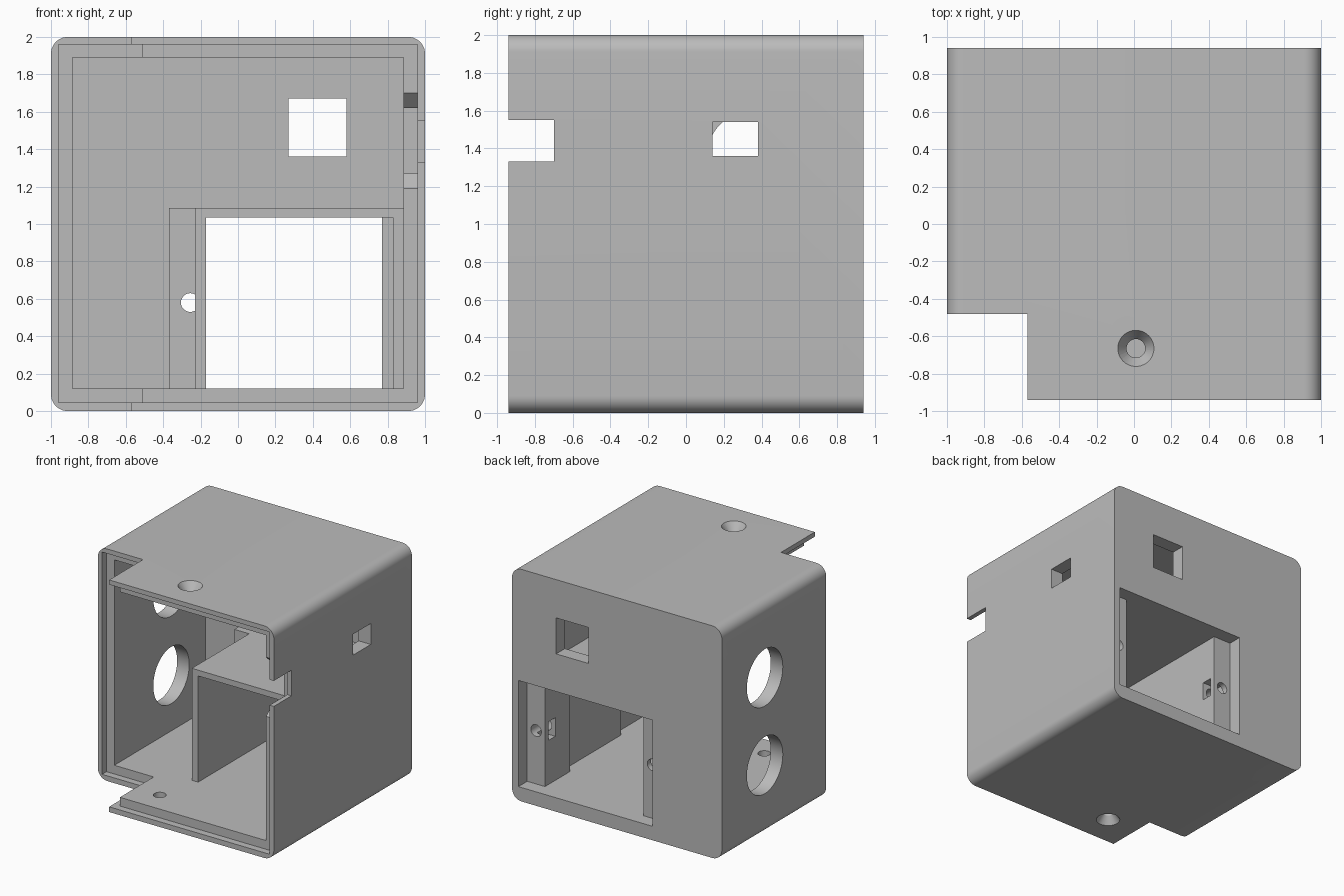
import bpy, bmesh, math
from mathutils import Matrix

cube = bpy.data.objects.get("Cube")
if cube:
    bpy.data.objects.remove(cube, do_unlink=True)

GREY = (0.5, 0.5, 0.5, 1)
mat = bpy.data.materials.new("plain grey")
mat.use_nodes = True
mat.diffuse_color = GREY
mat.node_tree.nodes["Principled BSDF"].inputs["Base Color"].default_value = GREY


def finish(name, bm):
    bmesh.ops.recalc_face_normals(bm, faces=bm.faces)
    mesh = bpy.data.meshes.new(name)
    bm.to_mesh(mesh)
    bm.free()
    mesh.materials.append(mat)
    ob = bpy.data.objects.new(name, mesh)
    bpy.context.collection.objects.link(ob)
    return ob


def box(name, x, y, z, radius=0):
    """Block from min/max pairs, optionally rounded along its y edges."""
    bm = bmesh.new()
    bmesh.ops.create_cube(bm, size=1)
    for v in bm.verts:
        v.co = [lo + (c + 0.5) * (hi - lo) for c, (lo, hi) in zip(v.co, (x, y, z))]
    if radius:
        edges = [e for e in bm.edges if abs(e.verts[0].co.y - e.verts[1].co.y) > 0.1]
        bmesh.ops.bevel(bm, geom=edges, offset=radius, segments=10, profile=0.5,
                        affect='EDGES')
    return finish(name, bm)


def rod(name, centre, axis, length, r1, r2=None):
    """Cylinder or cone; r1 is at the low end of the axis."""
    turn = {'X': Matrix.Rotation(math.pi / 2, 4, 'Y'),
            'Y': Matrix.Rotation(-math.pi / 2, 4, 'X'), 'Z': Matrix()}[axis]
    bm = bmesh.new()
    bmesh.ops.create_cone(bm, cap_ends=True, segments=48, radius1=r1,
                          radius2=r1 if r2 is None else r2, depth=length,
                          matrix=Matrix.Translation(centre) @ turn)
    return finish(name, bm)


def prism(name, yz, x0, x1):
    """Profile in the y-z plane extruded along x."""
    bm = bmesh.new()
    face = bm.faces.new([bm.verts.new((x0, y, z)) for y, z in yz])
    moved = bmesh.ops.extrude_face_region(bm, geom=[face])["geom"]
    bmesh.ops.translate(bm, vec=(x1 - x0, 0, 0),
                        verts=[g for g in moved if isinstance(g, bmesh.types.BMVert)])
    return finish(name, bm)


def combine(target, other, operation='DIFFERENCE'):
    bpy.context.view_layer.objects.active = target
    mod = target.modifiers.new("bool", 'BOOLEAN')
    mod.object, mod.operation, mod.solver = other, operation, 'EXACT'
    bpy.ops.object.modifier_apply(modifier=mod.name)
    bpy.data.objects.remove(other, do_unlink=True)


FRONT, BACK, INNER_BACK = -0.94, 0.94, 0.82
FLOOR, CEILING = 0.12, 1.89
OUT = 1.2

# Open-fronted case with rounded long edges
case = box("case", (-1, 1), (FRONT, BACK), (0, 2), 0.09)
cutters = [
    box("cavity", (-0.885, 0.885), (-OUT, INNER_BACK), (FLOOR, CEILING)),
    # Stepped front rim
    box("rim_step", (-0.96, 0.96), (-OUT, -0.88), (0.045, 1.96)),
    # Front corner cut-out with its own step
    box("corner_cut", (-OUT, -0.57), (-OUT, -0.48), (-1, 3)),
    box("corner_step", (-0.96, -0.51), (-OUT, -0.42), (0.045, 1.96)),
    # Left side notch, inner relief and small port
    box("side_notch", (0.8, OUT), (-OUT, -0.70), (1.33, 1.55)),
    prism("notch_relief", [(-0.95, 1.19), (-0.88, 1.19), (-0.80, 1.27), (-0.64, 1.27),
                           (-0.64, 1.62), (-0.80, 1.62), (-0.88, 1.70), (-0.95, 1.70)],
          0.8, 0.96),
    box("side_port", (0.8, OUT), (0.14, 0.38), (1.36, 1.54)),
    # Rear window and rear pocket
    box("rear_window", (0.27, 0.58), (0.7, OUT), (1.36, 1.67)),
    box("rear_pocket", (-0.34, 0.94), (INNER_BACK, OUT), (FLOOR, 1.035)),
    # Countersunk screw holes, top and bottom
    rod("top_hole", (0.01, -0.665, 2), 'Z', 0.5, 0.05),
    rod("top_sink", (0.01, -0.665, 1.965), 'Z', 0.08, 0.045, 0.1),
    rod("bottom_hole", (-0.28, -0.665, 0), 'Z', 0.5, 0.05),
    rod("bottom_sink", (-0.28, -0.665, 0.035), 'Z', 0.08, 0.1, 0.045),
]
# Round ports in the right wall
for z in (0.6, 1.355):
    cutters.append(rod("round_port", (-1, 0.355, z), 'X', 0.5, 0.245))
# Screw bore that runs into the left wall
cutters.append(rod("bore", (0.855, 0.68, 0.58), 'Y', 0.4, 0.05))
for c in cutters:
    combine(case, c)

# Inner sleeve: roof, two side walls and the screw blocks at its rear end
sleeve = box("sleeve", (-0.23, 0.885), (-0.30, INNER_BACK), (1.035, 1.085))
for part in (
    box("right_wall", (-0.23, -0.17), (-0.30, 0.5), (FLOOR, 1.06)),
    box("left_wall", (0.83, 0.885), (-0.30, 0.5), (FLOOR, 1.06)),
    box("right_block", (-0.37, -0.17), (0.48, INNER_BACK), (FLOOR, 1.085)),
    box("left_block", (0.77, 0.885), (0.48, INNER_BACK), (FLOOR, 1.06)),
):
    combine(sleeve, part, 'UNION')

# Screw bores and nut slots in the blocks
for x, slot in ((-0.255, (-0.32, -0.1)), (0.855, (0.7, 0.88))):
    combine(sleeve, rod("bore", (x, 0.68, 0.58), 'Y', 0.5 if x < 0 else 0.4, 0.05))
    combine(sleeve, box("nut_slot", slot, (0.68, 0.77), (0.5, 0.66)))

# The right bore stays open along the outside of the sleeve wall only
combine(sleeve, box("wall_patch", (-0.23, -0.17), (-0.30, 0.48), (FLOOR, 1.06)), 'UNION')

for ob in (case, sleeve):
    bpy.ops.object.select_all(action='DESELECT')
    ob.select_set(True)
    bpy.context.view_layer.objects.active = ob
    bpy.ops.object.shade_smooth_by_angle(angle=math.radians(30))
